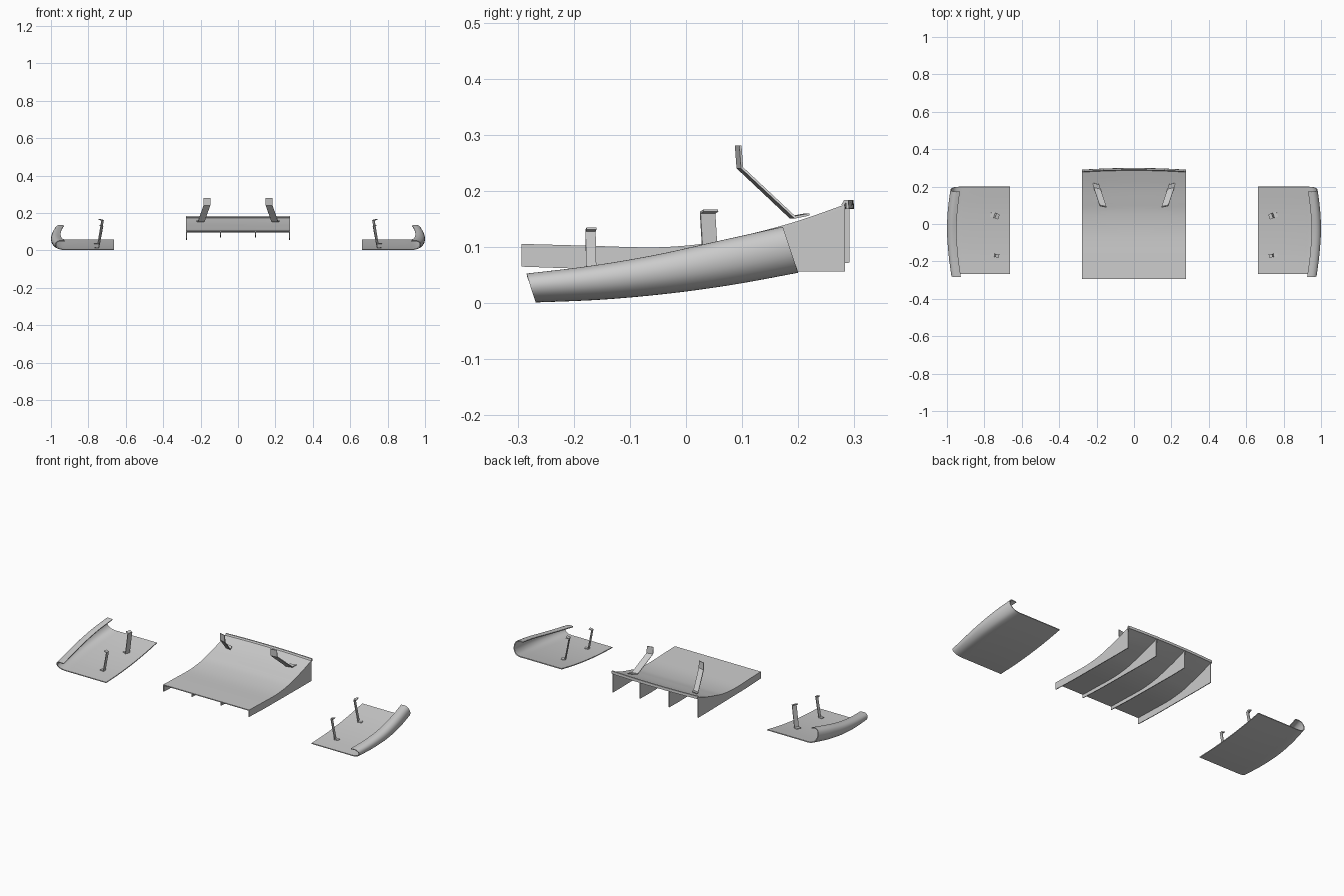
import bpy, math
from mathutils import Vector

if "Cube" in bpy.data.objects:
    bpy.data.objects.remove(bpy.data.objects["Cube"])


def spline(pts, t):
    """Catmull-Rom interpolation through pts, t in 0..1."""
    n = len(pts) - 1
    i = min(int(t * n), n - 1)
    f = t * n - i
    p = [Vector(pts[max(0, min(n, i + k))]) for k in (-1, 0, 1, 2)]
    return 0.5 * (2 * p[1] + (p[2] - p[0]) * f
                  + (2 * p[0] - 5 * p[1] + 4 * p[2] - p[3]) * f ** 2
                  + (3 * p[1] - p[0] - 3 * p[2] + p[3]) * f ** 3)


def sheet(name, rows, thick, smooth=True):
    """Thin sheet skinned over a grid of points."""
    n = len(rows[0])
    faces = [(r * n + c, r * n + c + 1, (r + 1) * n + c + 1, (r + 1) * n + c)
             for r in range(len(rows) - 1) for c in range(n - 1)]
    me = bpy.data.meshes.new(name)
    me.from_pydata([tuple(p) for row in rows for p in row], [], faces)
    ob = bpy.data.objects.new(name, me)
    bpy.context.collection.objects.link(ob)
    mod = ob.modifiers.new("thickness", 'SOLIDIFY')
    mod.thickness = thick
    mod.offset = 0
    mod.use_even_offset = True
    bpy.ops.object.select_all(action='DESELECT')
    ob.select_set(True)
    bpy.context.view_layer.objects.active = ob
    bpy.ops.object.modifier_apply(modifier=mod.name)
    if smooth:
        bpy.ops.object.shade_smooth_by_angle(angle=math.radians(35))
    return ob


def strap(name, path, across, thick=0.004):
    """Bent flat strap following a path, widened along 'across'."""
    a = Vector(across) / 2
    return sheet(name, [[Vector(p) - a, Vector(p) + a] for p in path], thick, False)


# Centre panel: swept ramp with a bowed rear edge
W = 0.277
ramp = [(-0.293, 0.103), (-0.18, 0.100), (-0.05, 0.097), (0.05, 0.106),
        (0.12, 0.122), (0.2, 0.144), (0.283, 0.173)]
prof = [spline(ramp, i / 30) for i in range(31)]


def bow(x, y):
    k = max(0, (y + 0.1) / 0.38)
    return y + 0.009 * k * (1 - (x / W) ** 2)


xs = [W * (i / 8 - 1) for i in range(17)]
sheet("centre_panel", [[(x, bow(x, y), z) for x in xs] for y, z in prof], 0.005)

# Raised trailing lip
lip = [(0.28, 0.174), (0.284, 0.181), (0.288, 0.181), (0.289, 0.168)]
sheet("rear_lip", [[(x, bow(x, y - 0.001), z) for x in xs] for y, z in lip], 0.005)

# Outer and inner fins below the panel
outer = [(-0.293, 0.065), (-0.15, 0.06), (0.2, 0.056), (0.284, 0.056)]
inner = [(-0.293, 0.082), (-0.15, 0.076), (0.2, 0.07), (0.284, 0.072)]


def level(pts, y):
    for (y0, z0), (y1, z1) in zip(pts, pts[1:]):
        if y <= y1:
            return z0 + (z1 - z0) * (y - y0) / (y1 - y0)
    return pts[-1][1]


for name, x, low in (("outer_fin", W - 0.002, outer), ("inner_fin", 0.094, inner)):
    for s in (-1, 1):
        sheet(f"{name}_{'left' if s < 0 else 'right'}",
              [[(s * x, bow(x, y), z - 0.001), (s * x, bow(x, y), level(low, y))]
               for y, z in prof], 0.004)

# Side wing sections along y: y, base height, outer x, curl height
stations = [(-0.268, 0.004, 0.974, 0.047), (-0.15, 0.009, 0.989, 0.056),
            (-0.03, 0.020, 0.997, 0.065), (0.085, 0.036, 0.993, 0.074),
            (0.199, 0.057, 0.979, 0.078)]
# Curl cross-section: fraction outward, fraction of curl height
curl = [(0, 0), (0.4, 0.0), (0.72, 0.08), (0.93, 0.3), (1, 0.58),
        (0.93, 0.84), (0.72, 0.98), (0.4, 0.95)]
curl_pts = [spline(curl, i / 28) for i in range(29)]

for s in (-1, 1):
    side = "left" if s < 0 else "right"
    rows = []
    for i in range(25):
        y, b, xo, h = spline(stations, i / 24)
        join = xo - 0.08
        row = [(s * 0.663, y, b), (s * 0.8, y, b)]
        row += [(s * (join + (xo - join) * u), y - 0.34 * h * v, b + h * v)
                for u, v in curl_pts]
        rows.append(row)
    sheet(f"side_wing_{side}", rows, 0.005)

    # Side wing mounting straps with foot and top tab
    for name, y, foot, top, turn, wid in (("rear_strap", 0.046, 0.034, 0.165, 0.35, 0.028),
                                          ("front_strap", -0.168, 0.012, 0.133, 0.1, 0.018)):
        c, n = math.cos(turn), math.sin(turn)
        path = [(s * (0.745 + d * c), y + d * n, z) for d, z in
                ((0.022, foot + 0.003), (0, foot + 0.002), (-0.022, top - 0.004), (-0.005, top))]
        strap(f"{name}_{side}", path, (-s * wid * n, wid * c, 0))

    # Centre mounting straps: foot, sloping strut, upright
    path = [(s * 0.205, 0.216, 0.158), (s * 0.197, 0.19, 0.153),
            (s * 0.166, 0.096, 0.241), (s * 0.165, 0.093, 0.281)]
    strap(f"centre_strap_{side}", path, (s * 0.036, 0.008, 0))
